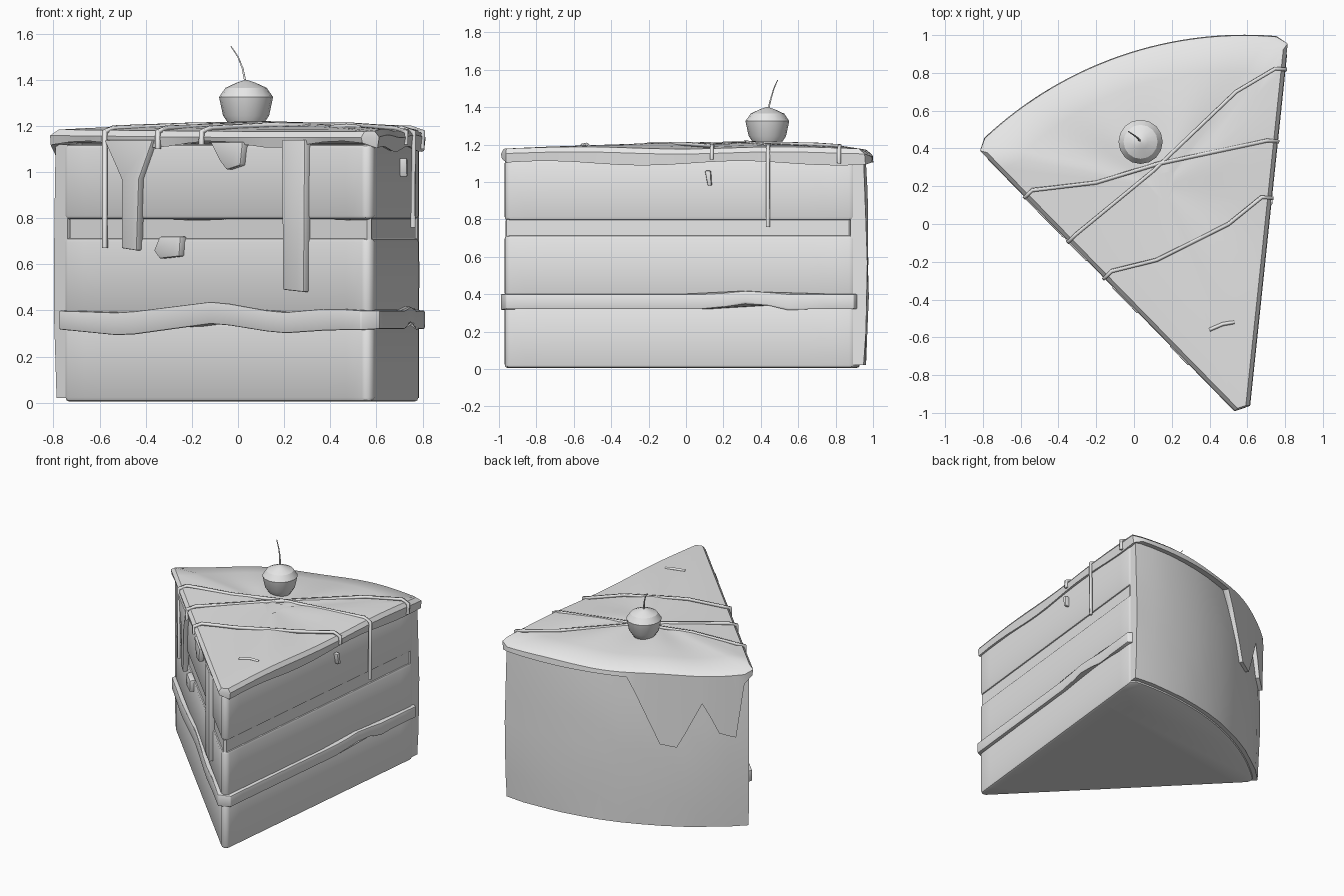
import bpy, bmesh, random
from math import sin, cos, radians, pi
from mathutils import Vector

random.seed(4)
if "Cube" in bpy.data.objects:
    bpy.data.objects.remove(bpy.data.objects["Cube"], do_unlink=True)

# One plain clay colour
clay = bpy.data.materials.new("plain_grey")
clay.use_nodes = True
clay.diffuse_color = (0.8, 0.8, 0.8, 1)
clay.node_tree.nodes["Principled BSDF"].inputs["Base Color"].default_value = (0.8, 0.8, 0.8, 1)

# The slice is a circle sector seen from above
APEX = Vector((0.585, -1.01))
ANGLE = {"L": 134.4, "R": 84.0}
BODY_R = 1.94


def polar(deg, r):
    return APEX + Vector((cos(radians(deg)), sin(radians(deg)))) * r


def face_point(side, s, off, z):
    """Point on a cut face: s along it from the tip, off outwards."""
    turn = 90 if side == "L" else -90
    p = polar(ANGLE[side], s) + polar(ANGLE[side] + turn, off) - APEX
    return Vector((p.x, p.y, z))


def interp(table, x, col=1):
    if x <= table[0][0]:
        return table[0][col]
    for a, b in zip(table, table[1:]):
        if x <= b[0]:
            return a[col] + (b[col] - a[col]) * (x - a[0]) / (b[0] - a[0])
    return table[-1][col]


def outline(grow, r, height, n=16, arc=30):
    """Ring around the slice; height(side, point, param) gives z."""
    out = []
    steps = [0.05 + (r - 0.08) * i / n for i in range(n + 1)]
    for s in steps:
        out.append(("L", face_point("L", s, grow, 0), s))
    for i in range(arc + 1):
        deg = 133.2 + (85.2 - 133.2) * i / arc
        out.append(("B", polar(deg, r).to_3d(), deg))
    for s in reversed(steps):
        out.append(("R", face_point("R", s, grow, 0), s))
    return [Vector((p.x, p.y, height(side, p, t))) for side, p, t in out]


def finish(name, bm, bevel=0, smooth=35):
    bmesh.ops.recalc_face_normals(bm, faces=bm.faces)
    if bevel:
        edges = [e for e in bm.edges if e.calc_face_angle(0) > 0.5]
        bmesh.ops.bevel(bm, geom=edges, offset=bevel, segments=2, profile=0.5,
                        affect="EDGES", clamp_overlap=True)
    mesh = bpy.data.meshes.new(name)
    bm.to_mesh(mesh)
    bm.free()
    mesh.shade_smooth()
    mesh.set_sharp_from_angle(angle=radians(smooth))
    mesh.materials.append(clay)
    obj = bpy.data.objects.new(name, mesh)
    bpy.context.collection.objects.link(obj)
    return obj


def loft(name, rings, bevel=0, smooth=35):
    bm = bmesh.new()
    loops = [[bm.verts.new(p) for p in ring] for ring in rings]
    n = len(loops[0])
    for a, b in zip(loops, loops[1:]):
        for i in range(n):
            j = (i + 1) % n
            bm.faces.new((a[i], a[j], b[j], b[i]))
    bm.faces.new(loops[0])
    bm.faces.new(loops[-1])
    return finish(name, bm, bevel, smooth)


def flat(z):
    return lambda side, p, t: z


# Sponge layers
for name, lo, hi in (("bottom_sponge", 0.005, 0.345), ("middle_sponge", 0.385, 0.715),
                     ("top_sponge", 0.795, 1.12)):
    loft(name, [outline(0, BODY_R, flat(lo)), outline(0, BODY_R, flat(hi))], bevel=0.018)

# Lower filling, wavy and bulging out
wave = [(-0.8, 0.32, 0.40), (-0.5, 0.29, 0.39), (-0.1, 0.345, 0.44),
        (0.18, 0.30, 0.39), (0.4, 0.315, 0.41), (0.6, 0.315, 0.395)]


def filling_height(col):
    def height(side, p, t):
        if side == "L":
            return interp(wave, p.x, col)
        if side == "R":
            bump = max(0, 1 - abs(p.y - 0.34) / 0.2)
            return (0.32 + 0.04 * bump) if col == 1 else (0.40 + 0.02 * bump)
        return 0.32 if col == 1 else 0.40
    return height


loft("lower_filling", [outline(0.025, BODY_R + 0.01, filling_height(1)),
                       outline(0.025, BODY_R + 0.01, filling_height(2))], bevel=0.006)

# Upper filling, slightly recessed
ripple = lambda z: lambda side, p, t: z + (0.008 * sin(p.x * 9) if side == "L" else 0)
loft("upper_filling", [outline(-0.012, BODY_R - 0.02, ripple(0.705)),
                       outline(-0.012, BODY_R - 0.02, ripple(0.80))])

# Icing wall behind the slice
wall = []
for i in range(13):
    deg = 134.2 + (84.2 - 134.2) * i / 12
    ring = []
    for k in range(7):
        r = 1.965 + 0.022 * sin(pi * (k + 0.5) / 7) + random.uniform(-0.004, 0.004)
        ring.append(polar(deg, r).to_3d() + Vector((0, 0, 0.02 + 1.1 * k / 6)))
    for z in (1.12, 0.02):
        ring.append(polar(deg, 1.9).to_3d() + Vector((0, 0, z)))
    wall.append(ring)
loft("back_icing", wall, smooth=30)

# Top icing with two runs down the back
runs = [(111, 1.11), (117.2, 0.64), (120.5, 0.62), (125.3, 0.95),
        (128.5, 0.72), (131.8, 0.69), (133.2, 1.08)]


def rim(drop=0):
    def height(side, p, t):
        if side == "B":
            return (interp(runs, t) if t > 111 else 1.11) - drop
        if side == "L":
            return 1.125 + 0.015 * sin(t * 8) - drop
        return 1.105 + 0.012 * sin(t * 6) - drop
    return height


def crown(z):
    def height(side, p, t):
        return z - (0.015 if side == "B" else 0) + 0.006 * sin(p.x * 7 + p.y * 5)
    return height


def shrunk(k, z):
    centre = Vector((0.15, 0.2, 0))
    return [Vector((*(centre + (p - centre) * k).xy, z + 0.005 * sin(p.x * 7 + p.y * 5)))
            for p in outline(0, 1.97, flat(0))]


loft("top_icing", [outline(-0.05, 1.9, flat(1.125)), outline(-0.005, 1.96, rim()),
                   outline(0.015, 2.012, rim(0.005)), outline(0.022, 2.008, crown(1.155)),
                   outline(0.002, 1.975, crown(1.182)), shrunk(0.8, 1.192),
                   shrunk(0.45, 1.203), shrunk(0.1, 1.208)], smooth=40)


# Flat runs of icing on the cut faces, as outlines of (distance, height)
def face_run(name, side, shape, thick=0.03):
    loft(name, [[face_point(side, s, off, z) for s, z in shape]
                for off in (-0.01, thick)], bevel=0.006)


def left(x):
    return (APEX.x - x) / 0.7


def left_run(name, shape, thick=0.03):
    face_run(name, "L", [(left(x), z) for x, z in shape], thick)


left_run("wide_run", [(-0.56, 1.14), (-0.35, 1.14), (-0.41, 0.97),
                      (-0.42, 0.66), (-0.485, 0.67), (-0.485, 0.97)])
left_run("short_run", [(-0.1, 1.13), (0.04, 1.13), (0.03, 1.03), (-0.03, 1.01), (-0.06, 1.05)])
left_run("long_run", [(0.21, 1.14), (0.31, 1.14), (0.305, 0.48), (0.215, 0.49)])
left_run("filling_run", [(-0.32, 0.72), (-0.23, 0.72), (-0.235, 0.635), (-0.32, 0.625), (-0.345, 0.66)])
face_run("small_run", "R", [(1.12, 1.06), (1.15, 1.06), (1.155, 0.98), (1.135, 0.98)])


# Thin tubes
def tube(name, points, radius, taper=False):
    curve = bpy.data.curves.new(name, "CURVE")
    curve.dimensions = "3D"
    curve.bevel_depth = radius
    curve.bevel_resolution = 0
    curve.use_fill_caps = True
    line = curve.splines.new("POLY")
    line.points.add(len(points) - 1)
    for i, (q, p) in enumerate(zip(line.points, points)):
        q.co = (*p, 1)
        q.radius = 1 - 0.7 * i / len(points) if taper else 1
    curve.materials.append(clay)
    bpy.context.collection.objects.link(bpy.data.objects.new(name, curve))


def drizzle(name, s_left, z_left, middle, s_right, z_right):
    tube(name, [face_point("L", s_left, 0.025, z_left), face_point("L", s_left, 0.025, 1.175),
                face_point("L", s_left, -0.03, 1.192)]
         + [Vector(p) for p in middle]
         + [face_point("R", s_right, -0.03, 1.192), face_point("R", s_right, 0.025, 1.175),
            face_point("R", s_right, 0.022, z_right)], 0.013)


drizzle("rear_drizzle", 1.636, 0.67, [(-0.2, 0.22, 1.204), (0.13, 0.32, 1.21)], 1.458, 0.76)
drizzle("diagonal_drizzle", 1.307, 1.1, [(0.1, 0.28, 1.21), (0.54, 0.7, 1.2)], 1.84, 1.1)
drizzle("front_drizzle", 1.036, 1.12, [(0.12, -0.19, 1.204), (0.5, 0.0, 1.204)], 1.156, 1.12)
tube("tip_drizzle", [(0.4, -0.56, 1.194), (0.47, -0.53, 1.2), (0.53, -0.52, 1.194)], 0.01)

# Cherry and stem
profile = [(0.07, 1.2), (0.1, 1.245), (0.117, 1.325), (0.09, 1.365), (0.04, 1.388), (0.004, 1.4)]
loft("cherry", [[Vector((0.035 + r * cos(pi * k / 8), 0.435 + r * sin(pi * k / 8), z))
                 for k in range(16)] for r, z in profile], smooth=25)
tube("cherry_stem", [(0.032, 0.44, 1.39), (0.02, 0.455, 1.45), (0, 0.47, 1.5),
                     (-0.03, 0.49, 1.545)], 0.006, taper=True)
